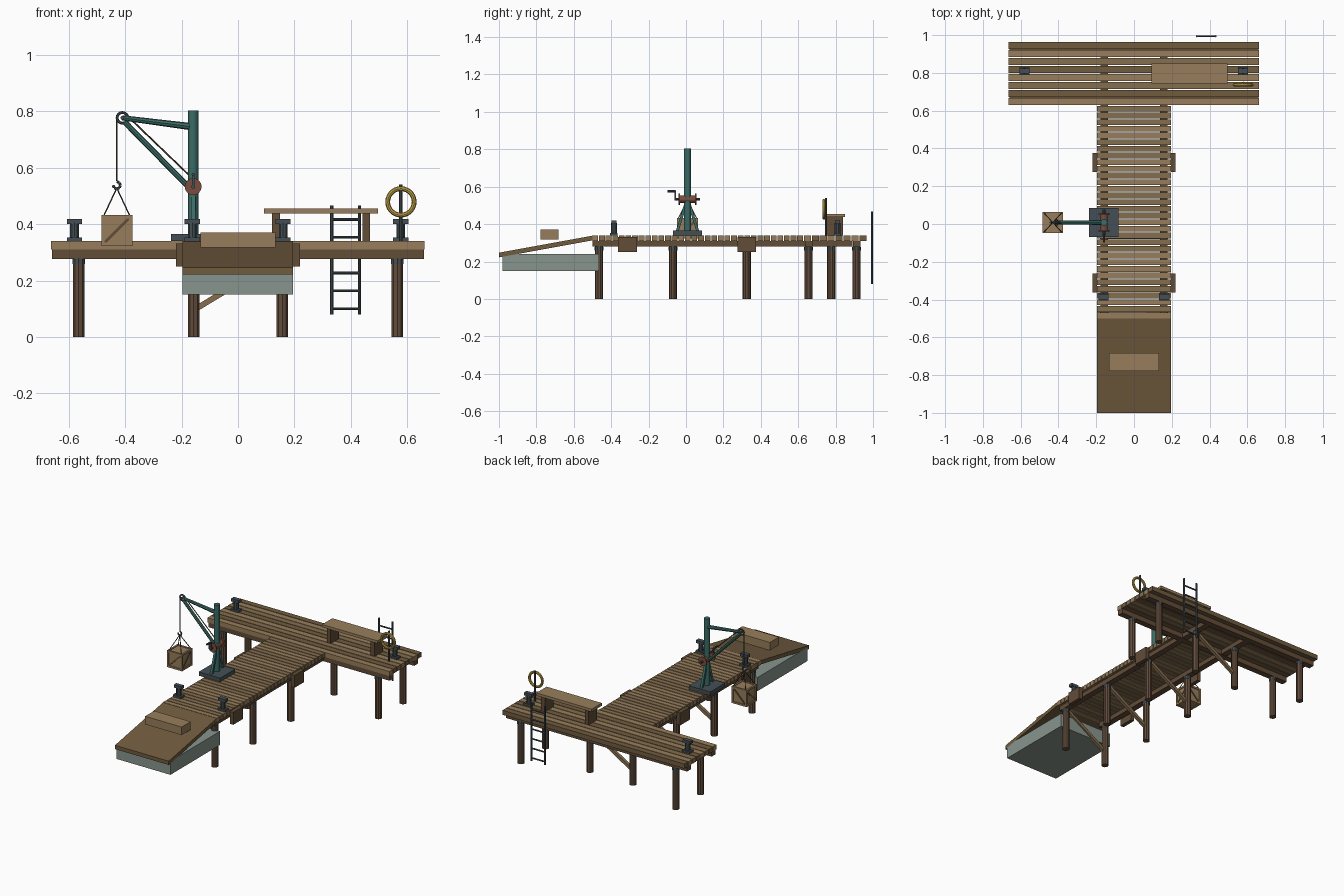
import bpy, bmesh, math, random
from mathutils import Vector, Matrix

if "Cube" in bpy.data.objects:
    bpy.data.objects.remove(bpy.data.objects["Cube"])

random.seed(4)


def mat(name, r, g, b):
    m = bpy.data.materials.new(name)
    m.diffuse_color = [(c / 255) ** 2.2 for c in (r, g, b)] + [1]
    m.use_nodes = True
    m.node_tree.nodes["Principled BSDF"].inputs["Base Color"].default_value = m.diffuse_color
    return m


LIGHT = mat("light_wood", 150, 125, 92)
MID = mat("mid_wood", 132, 110, 80)
DARK = mat("dark_wood", 112, 92, 65)
BEAM = mat("beam_wood", 98, 78, 58)
PILE = mat("pile_wood", 98, 78, 62)
TEAL = mat("teal_paint", 62, 108, 102)
IRON = mat("iron", 70, 80, 86)
FLOAT = mat("float_grey", 135, 148, 140)
RUST = mat("rust", 120, 78, 64)
ROPE = mat("rope", 80, 72, 58)
GOLD = mat("ring_yellow", 190, 160, 70)


def finish(name, bm, m):
    me = bpy.data.meshes.new(name)
    bm.to_mesh(me)
    bm.free()
    me.materials.append(m)
    ob = bpy.data.objects.new(name, me)
    bpy.context.collection.objects.link(ob)
    return ob


def box(name, x, y, z, m):
    """Box from (min, max) pairs."""
    bm = bmesh.new()
    size = [b - a for a, b in (x, y, z)]
    mid = [(a + b) / 2 for a, b in (x, y, z)]
    bmesh.ops.create_cube(bm, size=1, matrix=Matrix.Translation(mid) @ Matrix.Diagonal((*size, 1)))
    return finish(name, bm, m)


def rod(name, a, b, r, m, n=8, r2=None):
    """Cylinder or cone between two points."""
    a, b = Vector(a), Vector(b)
    d = b - a
    bm = bmesh.new()
    rot = d.to_track_quat('Z', 'Y').to_matrix().to_4x4()
    bmesh.ops.create_cone(bm, cap_ends=True, segments=n, radius1=r, radius2=r if r2 is None else r2,
                          depth=d.length, matrix=Matrix.Translation((a + b) / 2) @ rot)
    return finish(name, bm, m)


def beam(name, a, b, w, m):
    """Square bar between two points."""
    a, b = Vector(a), Vector(b)
    d = b - a
    bm = bmesh.new()
    rot = d.to_track_quat('Z', 'Y').to_matrix().to_4x4()
    bmesh.ops.create_cube(bm, size=1, matrix=Matrix.Translation((a + b) / 2) @ rot
                          @ Matrix.Diagonal((w, w, d.length, 1)))
    return finish(name, bm, m)


def ring(name, c, R, r, m, n=24, k=8):
    """Torus with its axis along y."""
    bpy.ops.mesh.primitive_torus_add(location=c, rotation=(math.pi / 2, 0, 0), major_radius=R,
                                     minor_radius=r, major_segments=n, minor_segments=k)
    ob = bpy.context.object
    ob.name = name
    ob.data.materials.append(m)
    return ob


# Walkway planks
N, P = 32, 1.13 / 32
for i in range(N):
    y = -0.5 + i * P
    box("walkway_plank", (-0.197, 0.195), (y, y + P - 0.005), (0.31, 0.34), random.choice([LIGHT, MID, MID]))

# Head planks
for i in range(8):
    y = 0.63 + i * 0.0424
    box("head_plank", (-0.664, 0.662), (y, y + 0.038), (0.31, 0.34), [LIGHT, DARK, MID][i % 3])

# Stringers, head beams, fenders, piles and braces
for y in (0.655, 0.912):
    box("head_beam", (-0.66, 0.66), (y - 0.02, y + 0.02), (0.277, 0.31), BEAM)
for s in (-1, 1):
    x = s * 0.157
    box("stringer", (x - 0.02, x + 0.02), (-0.5, 0.89), (0.28, 0.31), BEAM)
    for y in (-0.313, 0.325):
        box("fender", sorted((s * 0.195, s * 0.22)), (y - 0.05, y + 0.05), (0.25, 0.332), BEAM)
    for px, y in [(x, v) for v in (-0.465, -0.07, 0.325, 0.777)] + [(s * 0.565, v) for v in (0.655, 0.912)]:
        rod("pile", (px, y, 0), (px, y, 0.28), 0.022, PILE, 10)
        rod("pile_band", (px, y, 0.258), (px, y, 0.277), 0.0235, IRON, 10)
for y in (-0.465, -0.07, 0.325, 0.777):
    beam("brace", (-0.157, y, 0.095), (0.157, y, 0.285), 0.02, MID)

# Ramp, its loose block and the float
ramp = box("ramp", (-0.197, 0.195), (-1, -0.5), (0, 0.025), DARK)
for v in ramp.data.vertices:
    v.co.z += 0.313 if v.co.y > -0.75 else 0.222
box("ramp_block", (-0.133, 0.133), (-0.777, -0.683), (0.317, 0.37), LIGHT)
box("float", (-0.197, 0.195), (-0.982, -0.465), (0.15, 0.24), FLOAT)

# Bollards
for x, y in ((-0.162, -0.385), (0.16, -0.385), (-0.58, 0.81), (0.577, 0.81)):
    box("bollard_base", (x - 0.027, x + 0.027), (y - 0.02, y + 0.02), (0.34, 0.353), IRON)
    rod("bollard_post", (x, y, 0.35), (x, y, 0.405), 0.016, IRON, 10)
    box("bollard_cap", (x - 0.027, x + 0.027), (y - 0.014, y + 0.014), (0.4, 0.419), IRON)

# Bench
box("bench_seat", (0.093, 0.496), (0.743, 0.85), (0.437, 0.455), LIGHT)
for x in (0.135, 0.455):
    box("bench_leg", (x - 0.014, x + 0.014), (0.752, 0.84), (0.34, 0.437), BEAM)

# Life ring on its post
rod("ring_post", (0.578, 0.748, 0.34), (0.578, 0.748, 0.54), 0.006, IRON)
ring("life_ring", (0.578, 0.737, 0.479), 0.047, 0.0085, GOLD, 28)

# Ladder
for x in (0.333, 0.431):
    rod("ladder_rail", (x, 0.994, 0.08), (x, 0.994, 0.466), 0.006, IRON)
for i in range(6):
    z = 0.1 + i * 0.0634
    rod("ladder_rung", (0.333, 0.994, z), (0.431, 0.994, z), 0.005, IRON)

# Crane mast, jib and stays
X, Y = -0.159, 0.008
TIP = Vector((-0.41, Y, 0.777))
box("crane_base", (X - 0.078, X + 0.078), (Y - 0.078, Y + 0.078), (0.34, 0.365), IRON)
rod("mast", (X, Y, 0.36), (X, Y, 0.803), 0.018, TEAL, 12)
for s in (-1, 1):
    beam("mast_stay", (X, Y + s * 0.055, 0.362), (X, Y + s * 0.012, 0.5), 0.015, TEAL)
rod("jib", (X, Y, 0.745), TIP, 0.013, TEAL, 8, 0.009)
rod("jib_strut", (X, Y, 0.515), TIP + Vector((0.008, 0, -0.015)), 0.01, TEAL)
ring("sheave", TIP, 0.019, 0.005, IRON, 16, 6)
rod("sheave_hub", TIP - Vector((0, 0.015, 0)), TIP + Vector((0, 0.015, 0)), 0.007, IRON)

# Winch with crank
WZ = 0.533
rod("winch_drum", (X, Y - 0.042, WZ), (X, Y + 0.042, WZ), 0.02, RUST, 14)
for s in (-1, 1):
    rod("winch_flange", (X, Y + s * 0.04, WZ), (X, Y + s * 0.048, WZ), 0.03, RUST, 16)
rod("winch_shaft", (X, Y - 0.07, WZ), (X, Y + 0.068, WZ), 0.007, IRON)
beam("crank_arm", (X, Y - 0.066, WZ - 0.006), (X, Y - 0.066, WZ + 0.047), 0.009, IRON)
rod("crank_handle", (X, Y - 0.063, WZ + 0.043), (X, Y - 0.107, WZ + 0.043), 0.006, IRON)

# Hoist rope, hook and sling
CX = -0.43
rod("hoist_rope", (X + 0.005, Y, 0.555), (-0.402, Y, 0.793), 0.003, ROPE, 6)
rod("fall_rope", (CX, Y, 0.777), (CX, Y, 0.553), 0.003, ROPE, 6)
pts = [(CX + 0.013 * math.sin(a), Y, 0.538 - 0.013 * -math.cos(a))
       for a in [math.radians(d) for d in range(0, 271, 45)]]
for a, b in zip(pts, pts[1:]):
    rod("hook", a, b, 0.005, IRON, 6)
for sx in (-1, 1):
    for sy in (-1, 1):
        rod("sling", (CX, Y, 0.528), (CX + sx * 0.046, Y + sy * 0.05, 0.43), 0.0025, ROPE, 6)

# Hanging crate with corner posts, rails and diagonals
H, Z0, Z1 = 0.055, 0.322, 0.432
ZC = (Z0 + Z1) / 2
box("crate", (CX - H + .005, CX + H - .005), (Y - H + .005, Y + H - .005), (Z0 + .004, Z1 - .004), LIGHT)
T = 0.012
e = H - T / 2
for s in (-1, 1):
    for t in (-1, 1):
        beam("crate_post", (CX + s * e, Y + t * e, Z0), (CX + s * e, Y + t * e, Z1), T, LIGHT)
        beam("crate_rail", (CX - e, Y + s * e, ZC + t * e), (CX + e, Y + s * e, ZC + t * e), T, LIGHT)
        beam("crate_rail", (CX + s * e, Y - e, ZC + t * e), (CX + s * e, Y + e, ZC + t * e), T, LIGHT)
    beam("crate_diagonal", (CX - e, Y + s * e, ZC - e), (CX + e, Y + s * e, ZC + e), T * 0.8, BEAM)
    beam("crate_diagonal", (CX + s * e, Y - e, ZC - e), (CX + s * e, Y + e, ZC + e), T * 0.8, BEAM)
